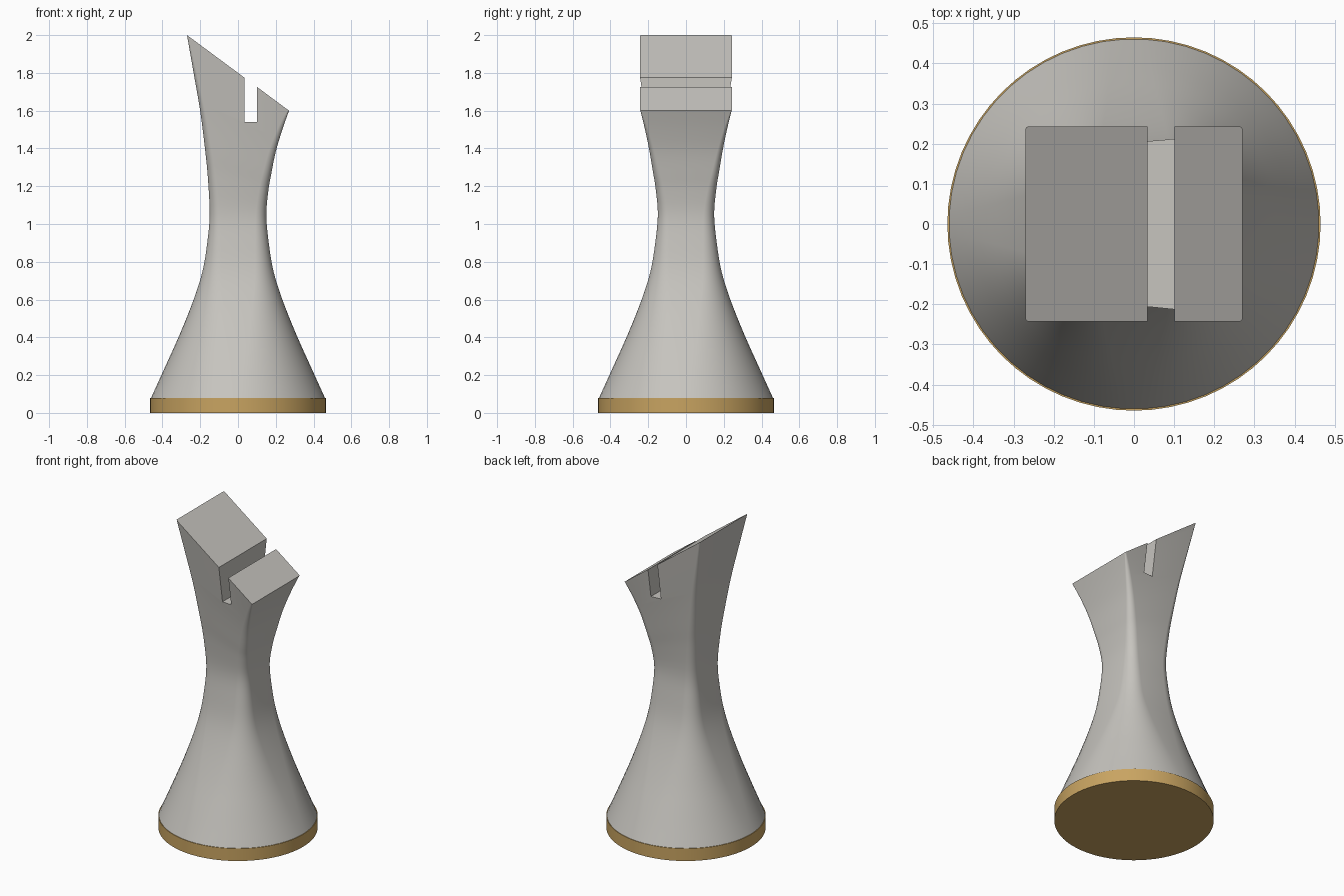
import bpy, bmesh, math

if "Cube" in bpy.data.objects:
    bpy.data.objects.remove(bpy.data.objects["Cube"])


def material(name, rgb):
    m = bpy.data.materials.new(name)
    m.diffuse_color = (*rgb, 1)
    m.use_nodes = True
    m.node_tree.nodes["Principled BSDF"].inputs["Base Color"].default_value = m.diffuse_color
    return m


def finish(name, bm, mat=None):
    bmesh.ops.recalc_face_normals(bm, faces=bm.faces)
    mesh = bpy.data.meshes.new(name)
    bm.to_mesh(mesh)
    bm.free()
    ob = bpy.data.objects.new(name, mesh)
    bpy.context.collection.objects.link(ob)
    if mat:
        mesh.materials.append(mat)
    return ob


def activate(ob):
    bpy.ops.object.select_all(action='DESELECT')
    ob.select_set(True)
    bpy.context.view_layer.objects.active = ob


stone = material("warm_grey", (0.57, 0.555, 0.52))
gold = material("gold", (0.58, 0.37, 0.12))

# Sections: centre height, half width x, half depth y, tilt drop, corner roundness
SECTIONS = [
    (0.08, 0.461, 0.461, 0.0, 1.0),
    (0.24, 0.388, 0.388, 0.0, 0.95),
    (0.42, 0.307, 0.307, 0.0, 0.85),
    (0.60, 0.235, 0.235, 0.0, 0.70),
    (0.75, 0.188, 0.188, 0.0, 0.55),
    (0.90, 0.163, 0.163, 0.0, 0.47),
    (1.05, 0.150, 0.149, 0.005, 0.40),
    (1.21, 0.160, 0.160, 0.04, 0.32),
    (1.33, 0.175, 0.175, 0.07, 0.25),
    (1.49, 0.200, 0.196, 0.107, 0.17),
    (1.65, 0.235, 0.220, 0.15, 0.10),
    (1.80, 0.270, 0.243, 0.20, 0.03),
]


def spline(rows, steps):
    """Catmull-Rom interpolation between section rows."""
    out = []
    for i in range(len(rows) - 1):
        p0, p1, p2, p3 = (rows[max(0, min(len(rows) - 1, i + k))] for k in (-1, 0, 1, 2))
        for s in range(steps):
            t = s / steps
            out.append([0.5 * (2 * b + (c - a) * t + (2 * a - 5 * b + 4 * c - d) * t * t
                               + (3 * b - a - 3 * c + d) * t ** 3)
                        for a, b, c, d in zip(p0, p1, p2, p3)])
    return out + [rows[-1]]


def ring(bm, zc, hx, hy, drop, roundness, n=14):
    """Rounded rectangle lying on a plane that tilts down towards +x."""
    r = min(1.0, roundness) * min(hx, hy)
    verts = []
    for q, (sx, sy) in enumerate(((1, 1), (-1, 1), (-1, -1), (1, -1))):
        for k in range(n):
            a = math.pi / 2 * (q + (k + 0.5) / n)
            x = sx * (hx - r) + r * math.cos(a)
            y = sy * (hy - r) + r * math.sin(a)
            verts.append(bm.verts.new((x, y, zc - drop * x / hx)))
    return verts


# Body lofted from round foot to slanted square top
bm = bmesh.new()
rings = [ring(bm, *s) for s in spline(SECTIONS, 4)]
for lo, hi in zip(rings, rings[1:]):
    for i in range(len(lo)):
        j = (i + 1) % len(lo)
        bm.faces.new((lo[i], lo[j], hi[j], hi[i]))
bm.faces.new(rings[0])
bm.faces.new(rings[-1])
body = finish("body", bm, stone)

# Slot cut through the top from front to back
bm = bmesh.new()
bmesh.ops.create_cube(bm, size=1)
for v in bm.verts:
    v.co = (0.0675 + v.co.x * 0.067, v.co.y * 1.2, 1.84 + v.co.z * 0.6)
cutter = finish("slot_cutter", bm, stone)
cutter.hide_render = True
activate(body)
cut = body.modifiers.new("slot", 'BOOLEAN')
cut.operation = 'DIFFERENCE'
cut.solver = 'EXACT'
cut.object = cutter
bpy.ops.object.modifier_apply(modifier=cut.name)
bpy.data.objects.remove(cutter, do_unlink=True)
bpy.ops.object.shade_smooth_by_angle(angle=math.radians(30))

# Gold disc base
bm = bmesh.new()
bmesh.ops.create_cone(bm, cap_ends=True, segments=64, radius1=0.465, radius2=0.465, depth=0.08)
bmesh.ops.translate(bm, verts=bm.verts, vec=(0, 0, 0.04))
base = finish("base", bm, gold)
activate(base)
bpy.ops.object.shade_smooth_by_angle(angle=math.radians(30))
